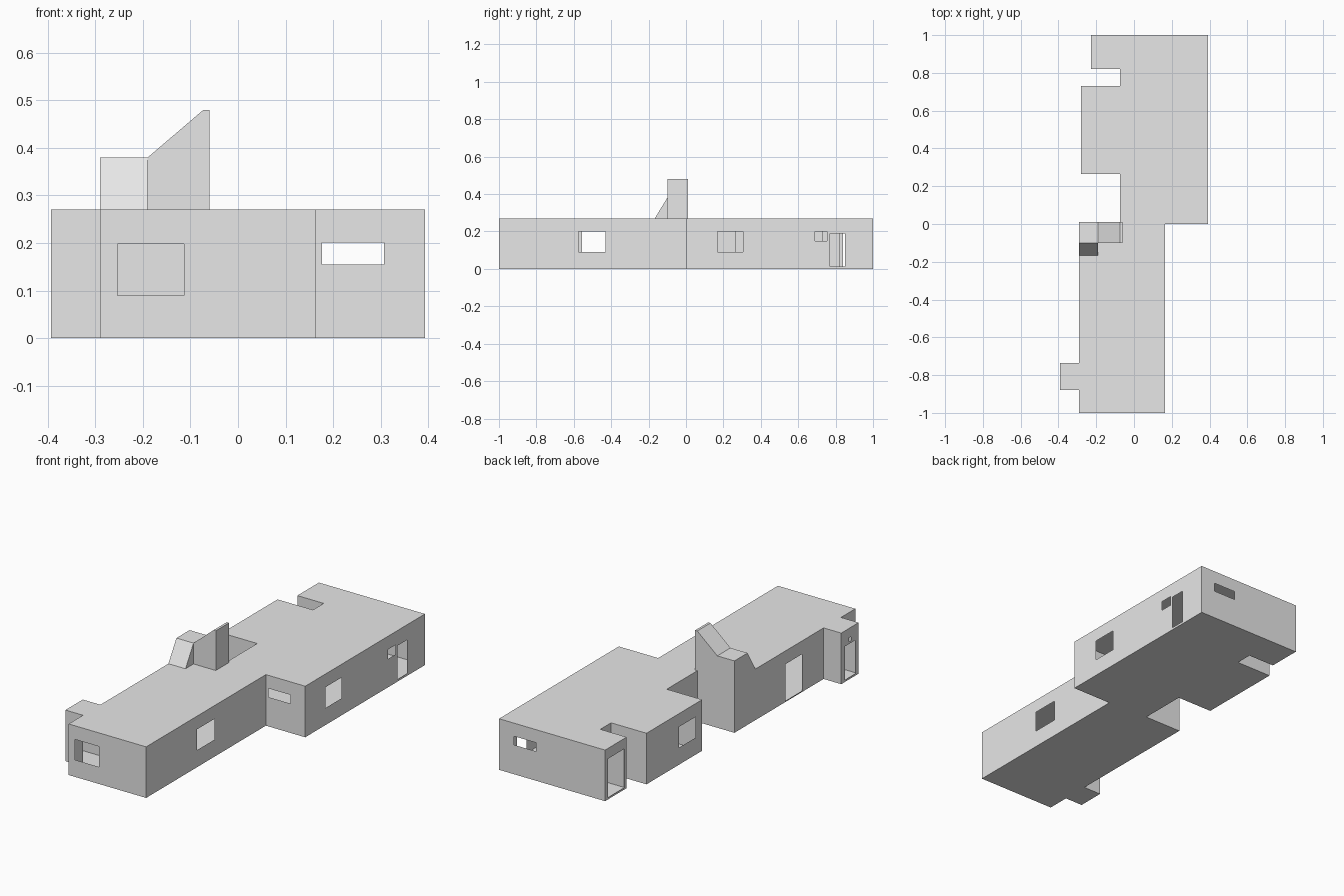
import bpy, bmesh

if "Cube" in bpy.data.objects:
    bpy.data.objects.remove(bpy.data.objects["Cube"])

WALL_H = 0.27
grey = bpy.data.materials.new("plain_grey")
grey.diffuse_color = (0.8, 0.8, 0.8, 1)
grey.use_nodes = True
grey.node_tree.nodes["Principled BSDF"].inputs["Base Color"].default_value = grey.diffuse_color


def finish(bm, name, recalc=False):
    bmesh.ops.remove_doubles(bm, verts=bm.verts, dist=1e-5)
    if recalc:
        bmesh.ops.recalc_face_normals(bm, faces=bm.faces)
    mesh = bpy.data.meshes.new(name)
    bm.to_mesh(mesh)
    bm.free()
    mesh.materials.append(grey)
    obj = bpy.data.objects.new(name, mesh)
    bpy.context.collection.objects.link(obj)
    return obj


def face(bm, points):
    return bm.faces.new([bm.verts.new(p) for p in points])


def slab(name, outline, z, up):
    bm = bmesh.new()
    pts = outline if up else outline[::-1]
    face(bm, [(x, y, z) for x, y in pts])
    return finish(bm, name)


def wall(bm, a, b, openings):
    """Wall panel from a to b; openings are (from, to, z_low, z_high) along its axis."""
    axis = 0 if abs(b[0] - a[0]) > abs(b[1] - a[1]) else 1
    ss = sorted({a[axis], b[axis], *[v for o in openings for v in o[:2]]},
                reverse=b[axis] < a[axis])
    zs = sorted({0, WALL_H, *[v for o in openings for v in o[2:]]})

    def at(s, z):
        return (s, a[1], z) if axis == 0 else (a[0], s, z)

    for s0, s1 in zip(ss, ss[1:]):
        for z0, z1 in zip(zs, zs[1:]):
            s, z = (s0 + s1) / 2, (z0 + z1) / 2
            if any(o[0] < s < o[1] and o[2] < z < o[3] for o in openings):
                continue
            face(bm, [at(s0, z0), at(s1, z0), at(s1, z1), at(s0, z1)])


def prism(name, profile, to_a, to_b):
    """Extrude a profile between two placements."""
    bm = bmesh.new()
    A = [to_a(*p) for p in profile]
    B = [to_b(*p) for p in profile]
    face(bm, A)
    face(bm, B[::-1])
    n = len(profile)
    for i in range(n):
        j = (i + 1) % n
        face(bm, [A[i], B[i], B[j], A[j]])
    return finish(bm, name, True)


# Floor plan, counter-clockwise; each corner carries the openings of the wall after it
plan = [
    ((-0.29, -1), [(-0.254, -0.114, 0.09, 0.198)]),            # front wall
    ((0.163, -1), [(-0.575, -0.43, 0.09, 0.2)]),               # front wing, right
    ((0.163, 0), [(0.177, 0.307, 0.155, 0.201)]),              # step
    ((0.393, 0), [(0.168, 0.305, 0.09, 0.2),                   # back wing, right
                  (0.69, 0.755, 0.15, 0.2),
                  (0.77, 0.85, 0.012, 0.19)]),
    ((0.393, 1), [(0.177, 0.307, 0.155, 0.201)]),              # back wall
    ((-0.227, 1), [(0.84, 0.975, 0.01, 0.215)]),               # back porch door
    ((-0.227, 0.82), []),
    ((-0.073, 0.82), []),
    ((-0.073, 0.73), []),
    ((-0.28, 0.73), [(0.32, 0.46, 0.09, 0.2)]),                # left window
    ((-0.28, 0.265), []),
    ((-0.073, 0.265), []),
    ((-0.073, 0.01), []),
    ((-0.29, 0.01), [(-0.555, -0.418, 0.005, 0.2)]),           # left door
    ((-0.29, -0.735), []),
    ((-0.393, -0.735), [(-0.85, -0.765, 0.01, 0.188),          # entry door and vent
                        (-0.815, -0.8, 0.2, 0.22)]),
    ((-0.393, -0.88), []),
    ((-0.29, -0.88), []),
]
outline = [c for c, _ in plan]

# House shell
slab("floor", outline, 0, False)
slab("roof", outline, WALL_H, True)
bm = bmesh.new()
for i, (corner, openings) in enumerate(plan):
    wall(bm, corner, outline[(i + 1) % len(plan)], openings)
finish(bm, "walls")

# Chimney above the roof, with its sloped shoulder at the front
prism("chimney",
      [(-0.29, WALL_H), (-0.06, WALL_H), (-0.06, 0.48), (-0.073, 0.48),
       (-0.19, 0.38), (-0.29, 0.38)],
      lambda x, z: (x, -0.1, z), lambda x, z: (x, 0.01, z))
prism("chimney_shoulder",
      [(-0.167, WALL_H), (-0.1, WALL_H), (-0.1, 0.38)],
      lambda y, z: (-0.29, y, z), lambda y, z: (-0.19, y, z))
